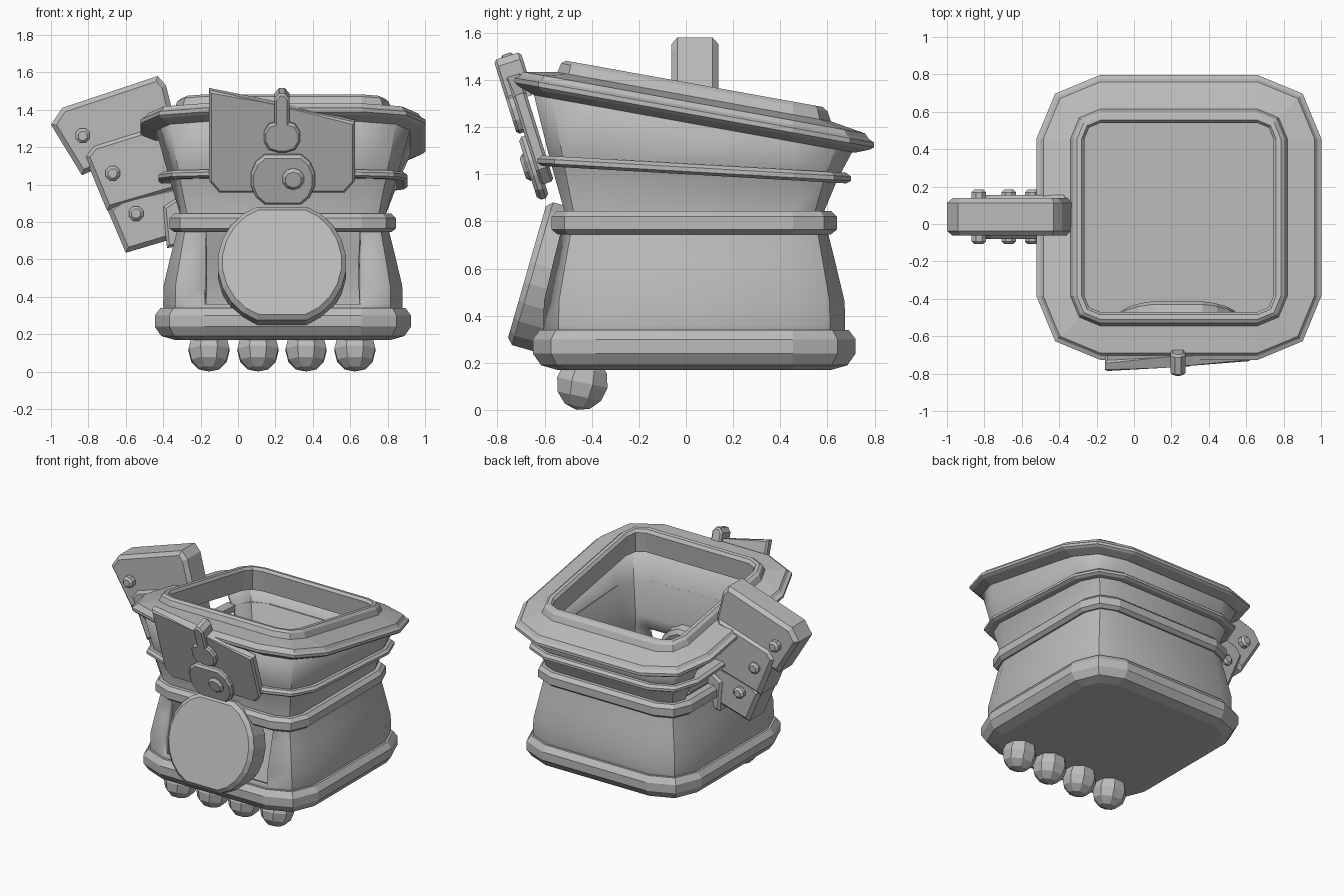
import bpy, bmesh, math
from mathutils import Matrix, Vector

if "Cube" in bpy.data.objects:
    bpy.data.objects.remove(bpy.data.objects["Cube"])

CX, CY, FLAT = 0.24, 0.035, 0.42   # pot centre and half-width of its flat sides

grey = bpy.data.materials.new("stone_grey")
grey.diffuse_color = (0.5, 0.5, 0.5, 1)
grey.use_nodes = True
grey.node_tree.nodes["Principled BSDF"].inputs["Base Color"].default_value = grey.diffuse_color


def finish(name, bm, smooth=None):
    bmesh.ops.recalc_face_normals(bm, faces=bm.faces)
    me = bpy.data.meshes.new(name)
    bm.to_mesh(me)
    bm.free()
    ob = bpy.data.objects.new(name, me)
    bpy.context.collection.objects.link(ob)
    me.materials.append(grey)
    if smooth:
        bpy.context.view_layer.objects.active = ob
        ob.select_set(True)
        bpy.ops.object.shade_smooth_by_angle(angle=math.radians(smooth))
        ob.select_set(False)
    return ob


def section(h):
    """Square of half-width h with two-segment rounded corners."""
    r = max(h - FLAT, 0.06)
    f, m = h - r, h - r * 0.293
    quarter = [(h, -f), (h, f), (m, m)]
    return [(x * c - y * s, x * s + y * c)
            for c, s in ((1, 0), (0, 1), (-1, 0), (0, -1)) for x, y in quarter]


def loft(name, rows, slope=0, loop=False, caps=False, skip=(), smooth=None):
    """Stack sections from (half-width, height[, slope]) rows; slope tips them back."""
    bm = bmesh.new()
    rings = []
    for row in rows:
        h, z = row[:2]
        s = row[2] if len(row) > 2 else slope
        rings.append([bm.verts.new((CX + x, CY + y, z + s * (CY + y))) for x, y in section(h)])
    n = len(rings)
    for i in range(n if loop else n - 1):
        a, b = rings[i], rings[(i + 1) % n]
        for j in range(12):
            k = (j + 1) % 12
            if (i, j) not in skip:
                bm.faces.new((a[j], a[k], b[k], b[j]))
    if caps:
        bm.faces.new(rings[0])
        bm.faces.new(rings[-1])
    return finish(name, bm, smooth)


def prism(name, pts, depth, matrix, bevel=0.0):
    """Outline in x/z, extruded by depth along +y, then placed by matrix."""
    bm = bmesh.new()
    front = [bm.verts.new((x, 0, z)) for x, z in pts]
    back = [bm.verts.new((x, depth, z)) for x, z in pts]
    bm.faces.new(front)
    bm.faces.new(back[::-1])
    for i in range(len(pts)):
        j = (i + 1) % len(pts)
        bm.faces.new((front[i], back[i], back[j], front[j]))
    if bevel:
        caps = [e for e in bm.edges if abs(e.verts[0].co.y - e.verts[1].co.y) < 1e-5]
        bmesh.ops.bevel(bm, geom=caps, offset=bevel, segments=1, affect='EDGES')
    bm.transform(matrix)
    return finish(name, bm)


def disc(r, clip=9, n=24, cx=0, cz=0):
    pts = []
    for i in range(n):
        a = math.tau * (i + 0.5) / n
        pts.append((cx + r * math.cos(a), cz + max(-clip, min(clip, r * math.sin(a)))))
    # keep only the ends of clipped runs
    return [p for i, p in enumerate(pts)
            if not (p[1] == pts[i - 1][1] == pts[(i + 1) % n][1])]


# pot shell, open at the lower front and the upper left side
FRONT, LEFT = 9, 6
shell = loft("pot_shell",
             [(0.635, 0.28), (0.64, 0.36), (0.638, 0.46), (0.60, 0.62), (0.565, 0.76),
              (0.55, 0.84), (0.61, 1.02, -0.057), (0.69, 1.26, -0.178)],
             skip={(1, FRONT), (2, FRONT), (3, FRONT), (5, LEFT), (6, LEFT)}, smooth=30)
solid = shell.modifiers.new("thickness", 'SOLIDIFY')
solid.thickness, solid.offset = 0.04, -1

# base slab and bands
loft("base", [(0.58, 0.17), (0.65, 0.19), (0.685, 0.24), (0.685, 0.30), (0.655, 0.34)], caps=True)
loft("waist_band", [(0.53, 0.745), (0.58, 0.745), (0.605, 0.765), (0.605, 0.82),
                    (0.58, 0.845), (0.53, 0.845)], loop=True)
loft("upper_band", [(0.575, 1.00), (0.645, 1.00), (0.665, 1.012), (0.665, 1.03),
                    (0.645, 1.045), (0.575, 1.045)], slope=-0.057, loop=True)

# tilted rim with raised inner lip
loft("rim", [(0.52, 1.22), (0.68, 1.22), (0.745, 1.245), (0.762, 1.258), (0.762, 1.278),
             (0.74, 1.29), (0.725, 1.31), (0.58, 1.335), (0.565, 1.375), (0.545, 1.39),
             (0.52, 1.39), (0.505, 1.37)], slope=-0.18, loop=True)

# four round feet under the front edge
for i, x in enumerate((-0.155, 0.107, 0.364, 0.625)):
    bm = bmesh.new()
    bmesh.ops.create_uvsphere(bm, u_segments=8, v_segments=6, radius=0.118)
    bm.transform(Matrix.Translation((x, -0.44, 0.116)) @ Matrix.Rotation(math.radians(-12), 4, 'X')
                 @ Matrix.Rotation(math.pi / 8, 4, 'Z'))
    finish(f"foot_{i + 1}", bm)

# leaning round shield on the lower front
lean = Matrix.Translation((0.235, -0.675, 0.585)) @ Matrix.Rotation(math.radians(-16), 4, 'X')
prism("round_shield", disc(0.345, 0.315), 0.19, lean, 0.025)

# tilted front plate with latch and lock
tip = Matrix.Translation((0, -0.61, 0.93)) @ Matrix.Rotation(math.radians(17.5), 4, 'X')
prism("front_plate", [(-0.155, 0.09), (-0.10, 0.025), (0.57, 0.025), (0.625, 0.09),
                      (0.625, 0.42), (0.16, 0.53), (-0.155, 0.60)], 0.06, tip, 0.012)


def on_plate(y):
    return tip @ Matrix.Translation((0, y, 0))


prism("latch_disc", disc(0.10, 0.085, 12, 0.235, 0.345), 0.05, on_plate(-0.03), 0.012)
prism("latch_stem", [(0.195, 0.40), (0.275, 0.40), (0.275, 0.56), (0.25, 0.59),
                     (0.22, 0.59), (0.195, 0.56)], 0.12, on_plate(-0.03), 0.012)
prism("lock_plate", disc(0.175, 0.14, 16, 0.24, 0.105), 0.05, on_plate(-0.03), 0.015)
prism("lock_knob", disc(0.06, 9, 10, 0.295, 0.115), 0.04, on_plate(-0.05), 0.015)


# stepped side handle
def slab(name, pts, half, bevel):
    prism(name, pts, 2 * half, Matrix.Translation((0, 0.038 - half, 0)), bevel)


slab("handle_top", [(-1.0, 1.32), (-0.94, 1.41), (-0.43, 1.58), (-0.385, 1.53),
                    (-0.32, 1.27), (-0.835, 1.05)], 0.10, 0.025)
slab("handle_middle", [(-0.82, 1.15), (-0.775, 1.21), (-0.36, 1.34), (-0.29, 0.98),
                       (-0.70, 0.86)], 0.118, 0.025)
slab("handle_bottom", [(-0.70, 0.87), (-0.62, 0.93), (-0.31, 1.0), (-0.28, 0.73),
                       (-0.60, 0.635)], 0.108, 0.025)
slab("handle_bracket", [(-0.40, 0.88), (-0.28, 0.96), (-0.27, 0.68), (-0.38, 0.66)], 0.125, 0.015)

# bolts through the handle
for i, (x, z) in enumerate(((-0.83, 1.26), (-0.67, 1.06), (-0.545, 0.845))):
    slab(f"bolt_{i + 1}", disc(0.042, 9, 8, x, z), 0.146, 0.015)
